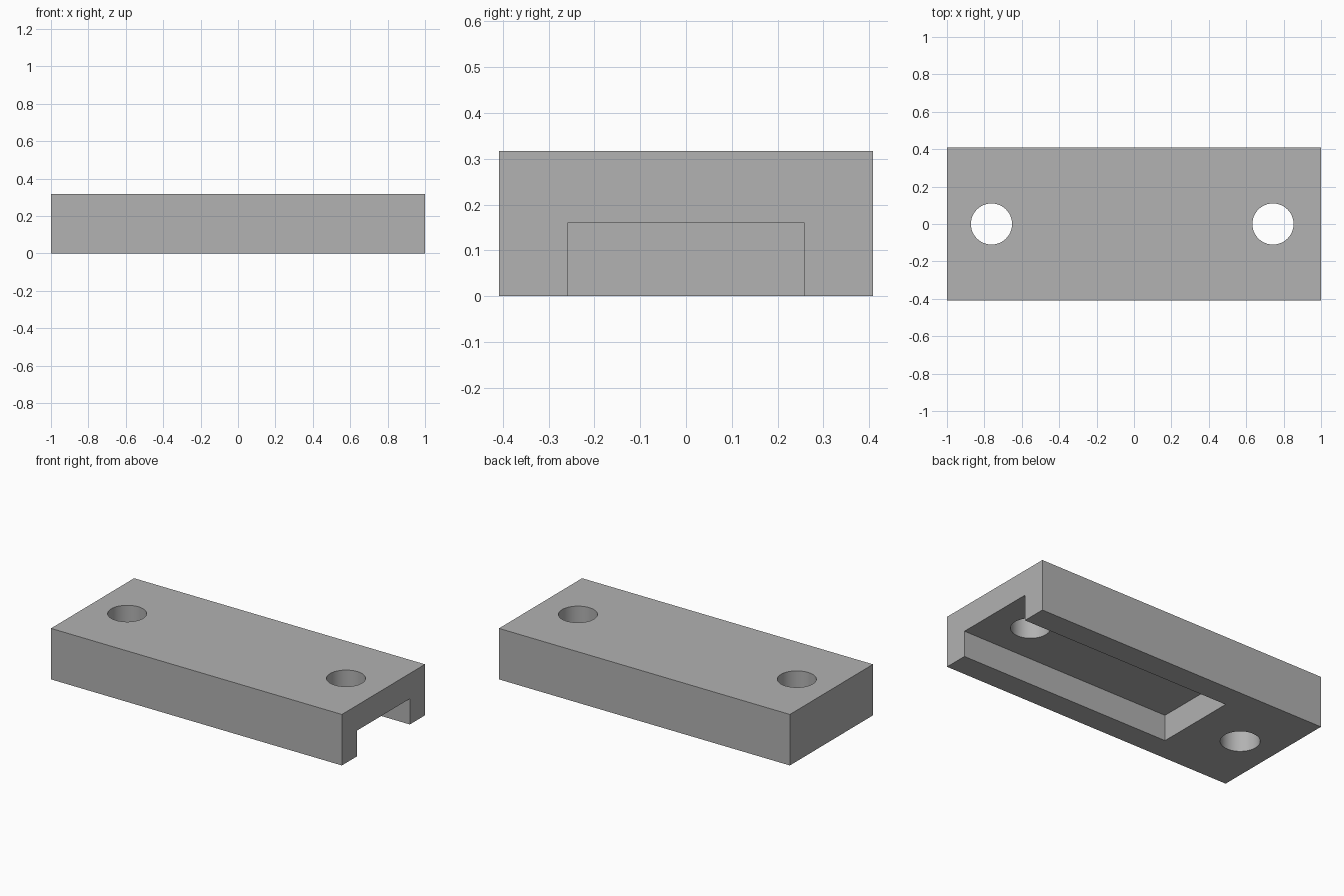
import bpy
import math
from mathutils import Vector

default = bpy.data.objects.get("Cube")
if default:
    bpy.data.objects.remove(default, do_unlink=True)

WIDTH, HEIGHT = 0.816, 0.317
SLOT_END, SLOT_WIDTH, SLOT_TOP = -0.44, 0.518, 0.16
HOLE_RADIUS = 0.11
HOLE_XS = (-0.762, 0.743)

grey = bpy.data.materials.new("plain grey")
grey.use_nodes = True
colour = (0.445, 0.445, 0.445, 1)
grey.diffuse_color = colour
grey.node_tree.nodes["Principled BSDF"].inputs["Base Color"].default_value = colour


def box(name, low, high):
    low, high = Vector(low), Vector(high)
    bpy.ops.mesh.primitive_cube_add(size=1, location=(low + high) / 2)
    obj = bpy.context.object
    obj.name = name
    obj.scale = high - low
    bpy.ops.object.transform_apply(location=True, rotation=False, scale=True)
    obj.data.materials.append(grey)
    return obj


def cut(target, cutter):
    cutter.hide_render = True
    mod = target.modifiers.new("cut", "BOOLEAN")
    mod.operation = "DIFFERENCE"
    mod.solver = "EXACT"
    mod.object = cutter
    bpy.ops.object.select_all(action="DESELECT")
    target.select_set(True)
    bpy.context.view_layer.objects.active = target
    bpy.ops.object.modifier_apply(modifier=mod.name)
    bpy.data.objects.remove(cutter, do_unlink=True)


# Solid block
block = box("mounting_block", (-1, -WIDTH / 2, 0), (1, WIDTH / 2, HEIGHT))

# Channel underneath, open at the +x end and closed at the other
cut(block, box("channel_cutter", (SLOT_END, -SLOT_WIDTH / 2, -0.1),
               (1.1, SLOT_WIDTH / 2, SLOT_TOP)))

# Two vertical through holes
for x in HOLE_XS:
    bpy.ops.mesh.primitive_cylinder_add(vertices=64, radius=HOLE_RADIUS, depth=1,
                                        location=(x, 0, HEIGHT / 2))
    hole = bpy.context.object
    hole.name = "hole_cutter"
    hole.data.materials.append(grey)
    cut(block, hole)

# Smooth hole walls, sharp block edges
bpy.ops.object.shade_smooth_by_angle(angle=math.radians(30))
